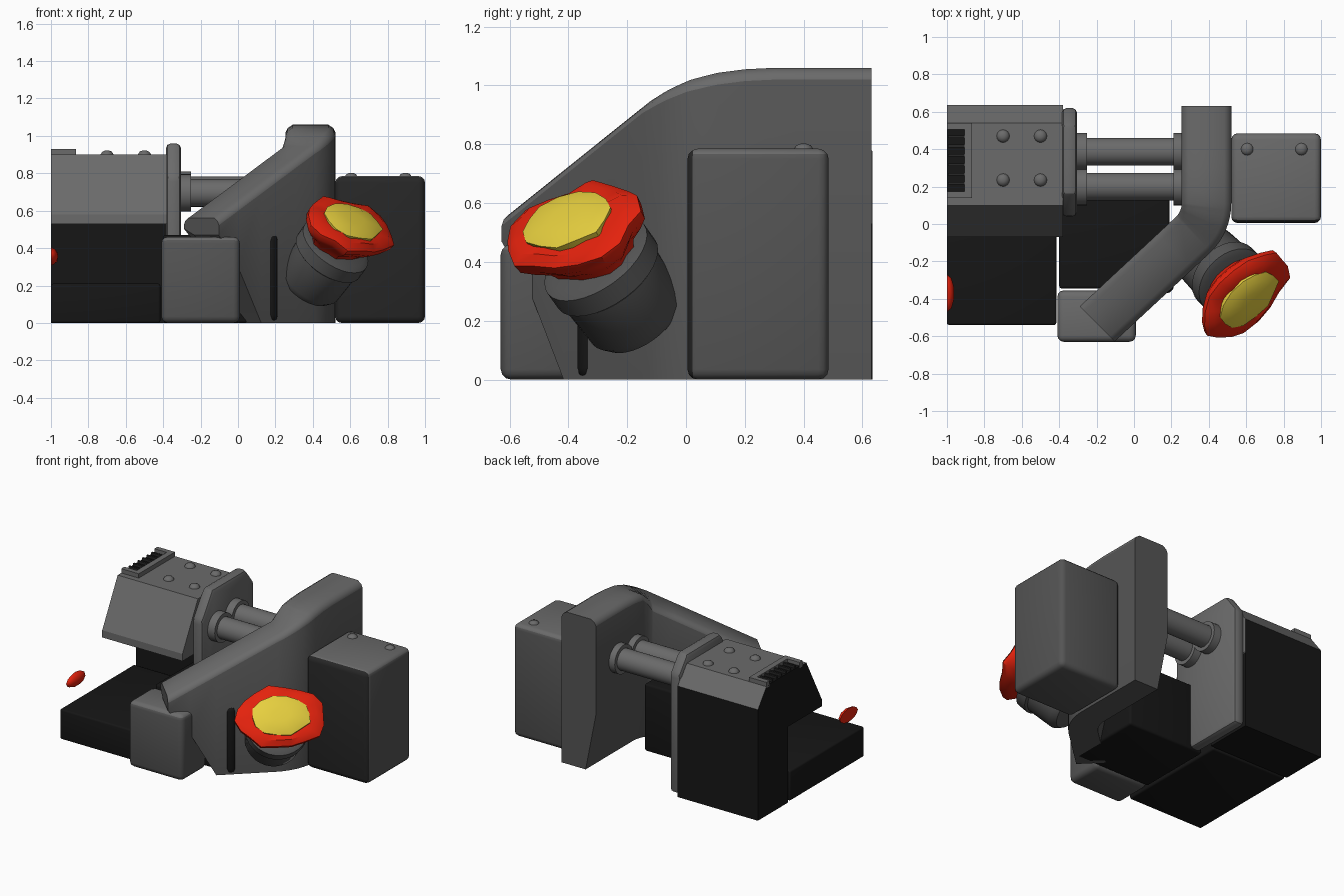
import bpy, bmesh, math, random
from mathutils import Vector, Matrix

random.seed(4)
cube = bpy.data.objects.get("Cube")
if cube:
    bpy.data.objects.remove(cube)


def material(name, rgb):
    m = bpy.data.materials.new(name)
    m.use_nodes = True
    m.diffuse_color = (*rgb, 1)
    m.node_tree.nodes["Principled BSDF"].inputs["Base Color"].default_value = (*rgb, 1)
    return m


GRAY = material("metal gray", (0.145, 0.145, 0.145))
MID = material("medium gray", (0.09, 0.09, 0.09))
DARK = material("dark gray", (0.02, 0.02, 0.02))
BLACK = material("near black", (0.008, 0.008, 0.008))
RED = material("flame red", (0.78, 0.016, 0.004))
YELLOW = material("flame yellow", (0.8, 0.63, 0.05))


def finish(name, bm, *mats, bevel=0, segments=3, matrix=None, angle=35):
    bmesh.ops.remove_doubles(bm, verts=bm.verts, dist=0.0005)
    bmesh.ops.recalc_face_normals(bm, faces=bm.faces)
    if bevel:
        bmesh.ops.bevel(bm, geom=bm.edges[:], offset=bevel, segments=segments,
                        profile=0.5, affect='EDGES')
    mesh = bpy.data.meshes.new(name)
    bm.to_mesh(mesh)
    bm.free()
    ob = bpy.data.objects.new(name, mesh)
    bpy.context.collection.objects.link(ob)
    for m in mats:
        mesh.materials.append(m)
    if matrix:
        ob.matrix_world = matrix
    bpy.ops.object.select_all(action='DESELECT')
    ob.select_set(True)
    bpy.context.view_layer.objects.active = ob
    bpy.ops.object.shade_smooth_by_angle(angle=math.radians(angle))
    return ob


def paint(ob, index, rule):
    for p in ob.data.polygons:
        if rule(p.normal):
            p.material_index = index


def box(name, lo, hi, *mats, bevel=0):
    bm = bmesh.new()
    lo, hi = Vector(lo), Vector(hi)
    bmesh.ops.create_cube(bm, size=1, matrix=Matrix.Translation((lo + hi) / 2)
                          @ Matrix.Diagonal((*(hi - lo), 1)))
    return finish(name, bm, *mats, bevel=bevel)


def loft(bm, rings):
    loops = [[bm.verts.new(p) for p in ring] for ring in rings]
    n = len(loops[0])
    for a, b in zip(loops, loops[1:]):
        for i in range(n):
            j = (i + 1) % n
            bm.faces.new((a[i], a[j], b[j], b[i]))
    bm.faces.new(loops[0])
    bm.faces.new(loops[-1][::-1])


def extrude_x(name, profile, x0, x1, *mats, bevel=0):
    bm = bmesh.new()
    loft(bm, [[(x, y, z) for y, z in profile] for x in (x0, x1)])
    return finish(name, bm, *mats, bevel=bevel, segments=2, angle=25)


def lathe(name, profile, mat, matrix, sides=32, wave=0, lift=0, squash=1):
    bm = bmesh.new()
    turn = [2 * math.pi * i / sides for i in range(sides)]
    spread = [1 + wave * random.uniform(-1, 1) for _ in turn]
    rise = [lift * random.uniform(-1, 1) for _ in turn]
    loft(bm, [[(r * s * math.cos(t), r * s * squash * math.sin(t), h + d)
               for t, s, d in zip(turn, spread, rise)] for r, h in profile])
    return finish(name, bm, mat, matrix=matrix, angle=40)


# Housing with sloped top and dark end and rear faces
housing = extrude_x("housing", [(-0.07, 0.53), (-0.07, 0.58), (0.1, 0.9), (0.54, 0.9),
                                (0.635, 0.775), (0.635, 0.53)], -1, -0.38, GRAY, BLACK)
paint(housing, 1, lambda n: n.y > 0.9 or n.x < -0.9 or n.z < -0.9)
box("housing_base", (-1, 0.3, 0), (-0.38, 0.635, 0.54), BLACK)
box("floor_slab", (-1, -0.54, 0), (-0.415, 0.28, 0.21), BLACK, bevel=0.012)
box("center_block", (-0.4, -0.345, 0), (0.19, 0.19, 0.47), BLACK, bevel=0.015)
extrude_x("flange_plate", [(0.04, 0.01), (0.04, 0.78), (0.16, 0.96), (0.53, 0.96),
                           (0.62, 0.84), (0.62, 0.01)], -0.385, -0.305, GRAY, bevel=0.025)

# Vent on top of the housing
box("vent_floor", (-1, 0.15, 0.9), (-0.88, 0.53, 0.906), BLACK)
box("vent_rim_front", (-1, 0.14, 0.89), (-0.865, 0.175, 0.93), GRAY)
box("vent_rim_rear", (-1, 0.505, 0.89), (-0.865, 0.54, 0.93), GRAY)
box("vent_rim_side", (-0.905, 0.14, 0.89), (-0.865, 0.54, 0.93), GRAY)
for i in range(6):
    y = 0.21 + i * 0.05
    box("vent_slat", (-0.995, y, 0.9), (-0.905, y + 0.014, 0.922), DARK)

# Twin pistons with collars
for y, z in ((0.2, 0.695), (0.387, 0.71)):
    along = Matrix.Translation((0, y, z)) @ Matrix.Rotation(math.pi / 2, 4, 'Y')
    lathe("piston", [(0.074, -0.32), (0.074, 0.32)], GRAY, along)
    for a, b in ((-0.31, -0.25), (0.21, 0.3)):
        lathe("piston_collar", [(0.1, a), (0.1, b)], GRAY, along)

# Rivets
for x, y, z in [(x, y, 0.9) for x in (-0.7, -0.5) for y in (0.235, 0.47)] + \
               [(x, 0.4, 0.78) for x in (0.605, 0.895)]:
    lathe("rivet", [(0.036, -0.01), (0.034, 0.003), (0.025, 0.016), (0.01, 0.022)],
          GRAY, Matrix.Translation((x, y, z)), sides=16)

# Side boxes with light tops
small = box("small_box", (-0.41, -0.63, 0), (0.01, -0.355, 0.46), GRAY, MID, bevel=0.035)
paint(small, 1, lambda n: n.z < 0.4)
large = box("large_box", (0.52, 0.005, 0), (1, 0.485, 0.785), GRAY, MID, DARK, bevel=0.035)
paint(large, 1, lambda n: n.z < 0.4)
paint(large, 2, lambda n: n.y < -0.35)

# Bent wall: stations of inner edge point, turn angle and bottom height
HEIGHTS = [(-0.63, 0.56), (-0.15, 0.945), (-0.08, 0.985), (0, 1.018), (0.1, 1.042),
           (0.2, 1.055), (0.3, 1.06), (0.7, 1.06)]


def wall_top(y):
    for (y0, z0), (y1, z1) in zip(HEIGHTS, HEIGHTS[1:]):
        if y <= y1:
            return z0 + (z1 - z0) * (y - y0) / (y1 - y0)
    return HEIGHTS[-1][1]


def heading(angle):
    return Vector((math.cos(angle), math.sin(angle)))


pivot, end, width, bend = Vector((0.155, 0.11)), Vector((-0.29, -0.44)), 0.265, 0.1
turn = -math.pi / 4
bend_end = pivot + bend * heading(turn)
stations = [(Vector((0.255, y)), 0, 0) for y in (0.63, 0.4, 0.3, 0.2)]
stations += [(pivot + bend * heading(turn * i / 8), turn * i / 8, 0) for i in range(9)]
stations += [(bend_end.lerp(end, t), turn, b)
             for t, b in ((0.2, 0), (0.4, 0), (0.56, 0), (0.8, 0.3), (1, 0.47))]
rings = []
for inner, angle, bottom in stations:
    side = heading(angle) * width
    top = wall_top((inner + side).y)
    shoulder = bottom + (top - bottom) * 0.38
    section = [(0.3, bottom), (0, shoulder), (0, top - 0.04), (0.04, top - 0.018),
               (0.14, top), (0.86, top), (0.96, top - 0.018), (1, top - 0.04), (1, bottom)]
    rings.append([(*(inner + side * u), z) for u, z in section])
bm = bmesh.new()
loft(bm, rings)
wall = finish("bent_wall", bm, GRAY, MID)
paint(wall, 1, lambda n: n.z < 0.3)

# Dark upright slot on the wall, rounded at both ends
lathe("wall_slot", [(0.008, 0.01), (0.022, 0.018), (0.03, 0.04), (0.03, 0.44),
                    (0.022, 0.462), (0.008, 0.47)], BLACK,
      Matrix.Translation((0.188, -0.345, 0)) @ Matrix.Rotation(math.pi / 4, 4, 'Z'),
      sides=16, squash=0.6)

# Tilted nozzle with flame
axis = Vector((0.5, -0.5, 0.7)).normalized()
across = Vector((1, 1, 0)).normalized()
frame = Matrix((across, axis.cross(across), axis)).transposed().to_4x4()
nozzle = Matrix.Translation((0.6, -0.385, 0.52)) @ frame
lathe("nozzle_body", [(0.1, -0.47), (0.15, -0.46), (0.178, -0.42), (0.188, -0.2)], MID, nozzle)
lathe("nozzle_collar", [(0.188, -0.24), (0.202, -0.23), (0.202, -0.155), (0.17, -0.14)],
      MID, nozzle)
lathe("flame_outer", [(0.16, -0.16), (0.19, -0.11), (0.24, -0.075), (0.285, -0.035),
                      (0.29, 0), (0.24, 0.025), (0.15, 0.02)],
      RED, nozzle, sides=18, wave=0.06, lift=0.015, squash=0.72)
lathe("flame_core", [(0.185, 0), (0.19, 0.035), (0.14, 0.05), (0.06, 0.056)],
      YELLOW, nozzle, sides=14, wave=0.06, squash=0.7)

# Small floating flame tip, flat on its outer side
bm = bmesh.new()
bmesh.ops.create_icosphere(bm, subdivisions=2, radius=1)
bmesh.ops.bisect_plane(bm, geom=bm.verts[:] + bm.edges[:] + bm.faces[:], plane_co=(0, 0, 0),
                       plane_no=(-1, 0, 0), clear_outer=True)
bmesh.ops.holes_fill(bm, edges=bm.edges[:])
finish("flame_tip", bm, RED, matrix=Matrix.Translation((-1, -0.37, 0.355))
       @ Matrix.Diagonal((0.04, 0.1, 0.048, 1)))
